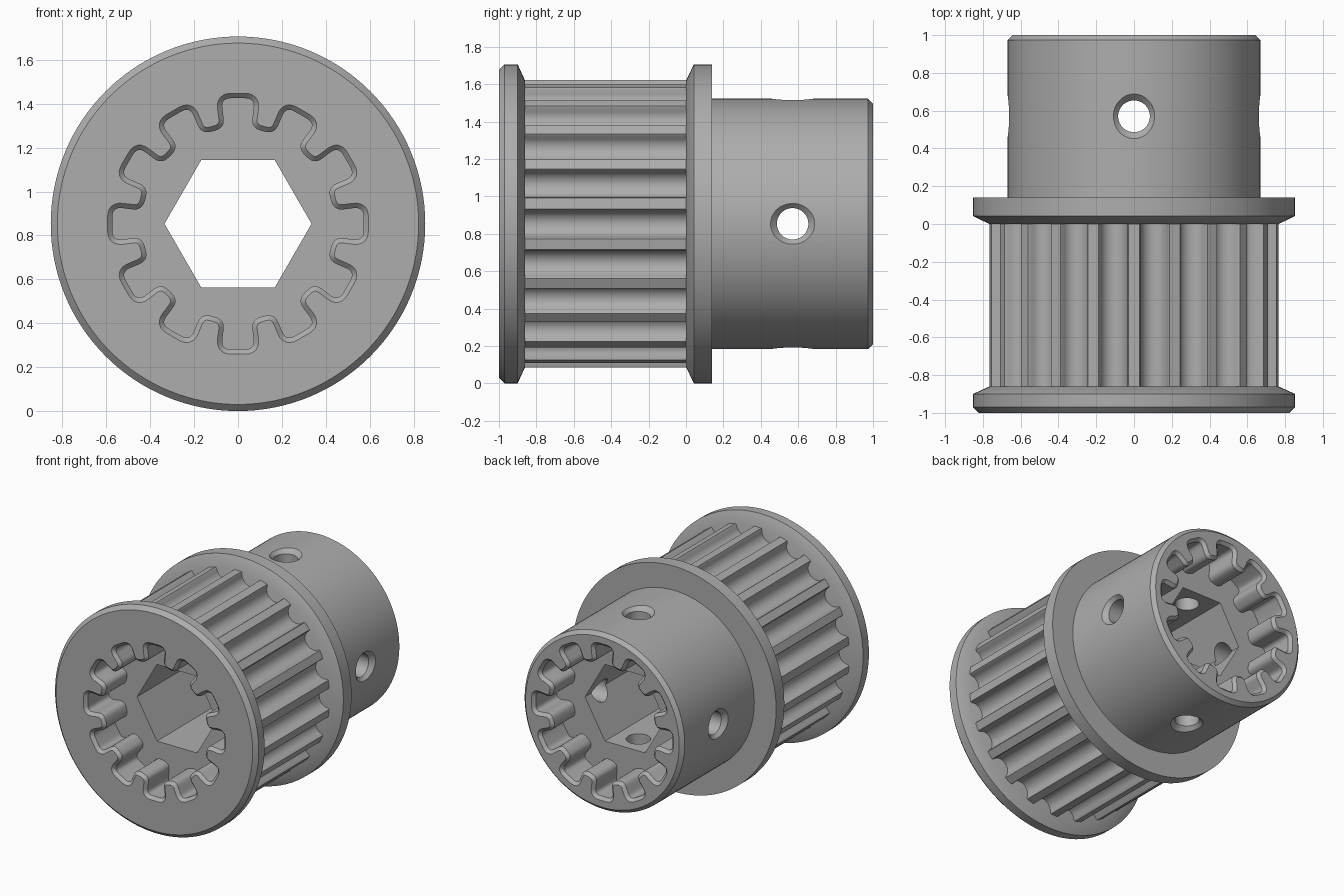
import bpy, bmesh
from math import sin, cos, pi, radians, hypot, atan2
from mathutils import Vector, Matrix

cube = bpy.data.objects.get("Cube")
if cube:
    bpy.data.objects.remove(cube, do_unlink=True)

R = 0.853          # flange radius, also the height of the axis
TEETH, SLOTS = 22, 12

metal = bpy.data.materials.new("grey_metal")
metal.use_nodes = True
grey = (0.42, 0.42, 0.42, 1)
metal.diffuse_color = grey
metal.node_tree.nodes["Principled BSDF"].inputs["Base Color"].default_value = grey


def loft(name, rings):
    """Closed solid through rings of (outline, y), outlines all equally long."""
    bm = bmesh.new()
    loops = [[bm.verts.new((p[0], y, p[1] + R)) for p in pts] for pts, y in rings]
    n = len(loops[0])
    for a, b in zip(loops, loops[1:]):
        for i in range(n):
            j = (i + 1) % n
            bm.faces.new((a[i], a[j], b[j], b[i]))
    bm.faces.new(loops[0])
    bm.faces.new(loops[-1])
    bmesh.ops.recalc_face_normals(bm, faces=bm.faces)
    mesh = bpy.data.meshes.new(name)
    bm.to_mesh(mesh)
    bm.free()
    mesh.materials.append(metal)
    ob = bpy.data.objects.new(name, mesh)
    bpy.context.collection.objects.link(ob)
    return ob


def circle(r, n=128):
    return [Vector((r * cos(2 * pi * i / n), r * sin(2 * pi * i / n))) for i in range(n)]


def lathe(name, profile):
    return loft(name, [(circle(r), y) for r, y in profile])


def repeat(points, count):
    """Repeat an outline section, centred on +z, round the axis."""
    return [Matrix.Rotation(2 * pi * k / count, 2) @ p for k in range(count) for p in points]


def fillet(corners, radius, steps=6):
    out = []
    n = len(corners)
    for i, c in enumerate(corners):
        a = c + (corners[i - 1] - c).normalized() * radius
        b = c + (corners[(i + 1) % n] - c).normalized() * radius
        for s in range(steps + 1):
            t = s / steps
            out.append(a * (1 - t) ** 2 + c * 2 * t * (1 - t) + b * t * t)
    return out


def offset(pts, d):
    out = []
    for i, p in enumerate(pts):
        t = (pts[(i + 1) % len(pts)] - pts[i - 1]).normalized()
        out.append(p + Vector((t.y, -t.x)) * d)
    return out


# Outer parts, front to back
front_flange = lathe("front_flange", [(0.823, -1), (R, -0.97), (R, -0.9), (0.765, -0.86)])
rear_flange = lathe("rear_flange", [(0.765, 0), (R, 0.042), (R, 0.14)])
hub = lathe("hub", [(0.67, 0.14), (0.67, 0.973), (0.643, 1)])

# Belt teeth: one round groove repeated about the axis
groove = [Vector((0.08, 0.764))]
for i in range(11):
    t = pi / 2 - pi * i / 10
    groove.append(Vector((0.073 * sin(t), 0.753 - 0.073 * cos(t))))
groove.append(Vector((-0.08, 0.764)))
half = Matrix.Rotation(pi / TEETH, 2)
drum_outline = [half @ p for p in repeat(groove, TEETH)]
toothed_drum = loft("toothed_drum", [(drum_outline, -0.86), (drum_outline, 0)])

# Splined pockets with a chamfered mouth at each end
tooth_turn = Matrix.Rotation(pi / SLOTS, 2)
section = [Vector((0.077, 0.572)), Vector((-0.077, 0.572)),
           tooth_turn @ Vector((0.055, 0.437)), tooth_turn @ Vector((-0.055, 0.437))]
spline = fillet(repeat(section, SLOTS), 0.045)
mouth = offset(spline, 0.032)
cutters = []
for side in (-1, 1):
    cutters.append(loft("pocket_cutter", [(mouth, 1.01 * side), (spline, 0.978 * side),
                                          (spline, 0.73 * side)]))

# Hexagonal bore
hexagon = circle(0.335, 6)
cutters.append(loft("bore_cutter", [(hexagon, -1.2), (hexagon, 1.2)]))

# Four countersunk screw holes round the hub
screw_cutters = []
for k in range(4):
    cut = lathe("screw_cutter", [(0.084, 0.2), (0.084, 0.636), (0.164, 0.716)])
    turn = Matrix.Rotation(k * pi / 2, 4, 'Y') @ Matrix.Rotation(pi / 2, 4, 'X')
    cut.data.transform(Matrix.Translation((0, 0.57, R)) @ turn
                       @ Matrix.Translation((0, 0, -R)))
    screw_cutters.append(cut)


def finish(ob, tools):
    bpy.ops.object.select_all(action='DESELECT')
    ob.select_set(True)
    bpy.context.view_layer.objects.active = ob
    for tool in tools:
        mod = ob.modifiers.new("cut", 'BOOLEAN')
        mod.operation, mod.solver, mod.object = 'DIFFERENCE', 'EXACT', tool
        bpy.ops.object.modifier_apply(modifier=mod.name)
    bpy.ops.object.shade_smooth_by_angle(angle=radians(30))


front, back, bore = cutters
finish(front_flange, [front, bore])
finish(toothed_drum, [front, bore])
finish(rear_flange, [bore])
finish(hub, [back, bore] + screw_cutters)

for tool in cutters + screw_cutters:
    bpy.data.objects.remove(tool, do_unlink=True)
